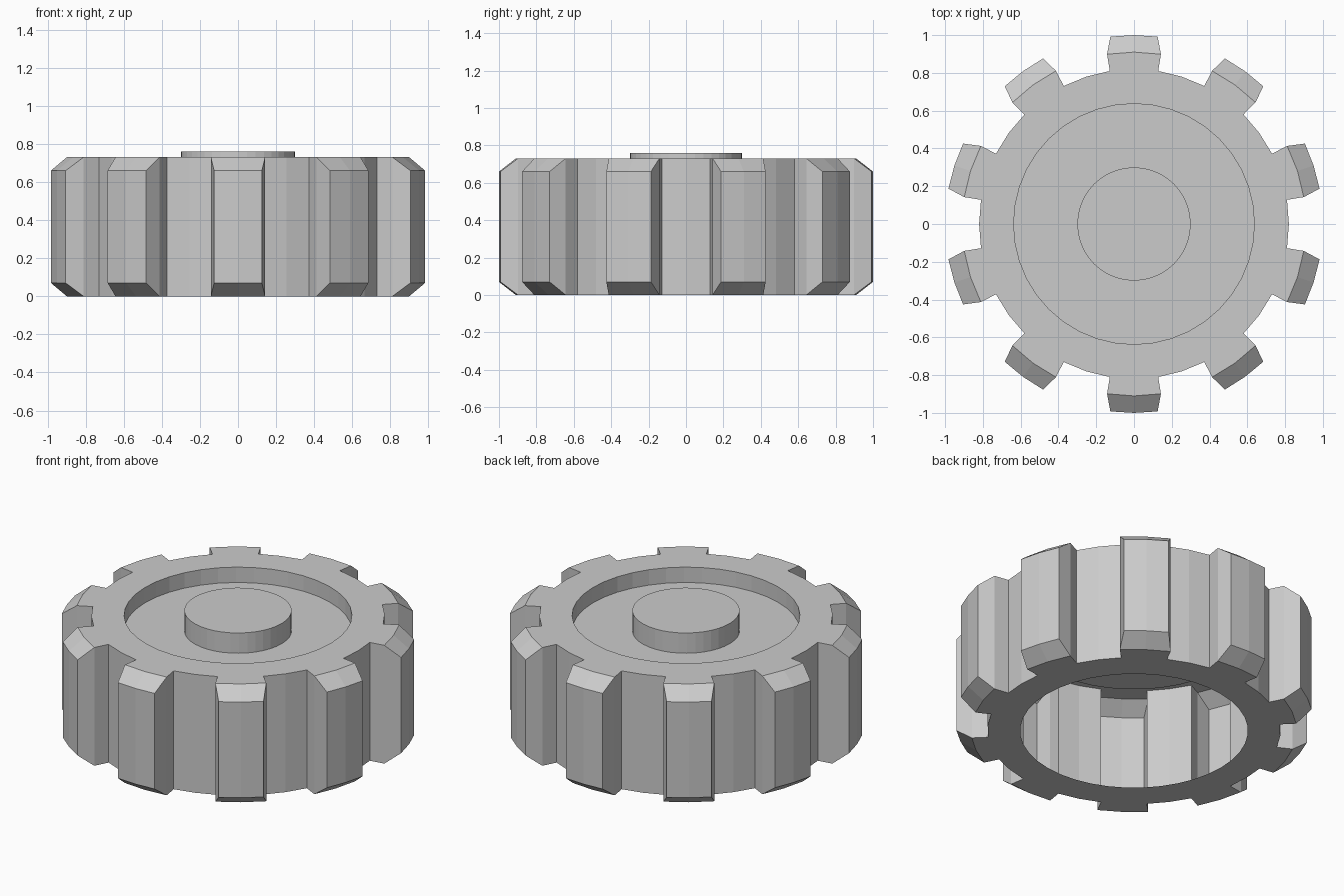
import bpy
import bmesh
from math import radians, sin, cos

if "Cube" in bpy.data.objects:
    bpy.data.objects.remove(bpy.data.objects["Cube"])

TEETH = 10
SEGMENTS = TEETH * 4
TOP, BEVEL = 0.73, 0.07
ROOT, SHOULDER, TIP = 0.82, 0.91, 1.0

grey = bpy.data.materials.new("plain grey")
grey.use_nodes = True
colour = (0.6, 0.6, 0.6, 1)
grey.diffuse_color = colour
grey.node_tree.nodes["Principled BSDF"].inputs["Base Color"].default_value = colour

bm = bmesh.new()


def point(radius, degrees, z):
    # Angles run clockwise from the back
    a = radians(degrees)
    return bm.verts.new((radius * sin(a), radius * cos(a), z))


def ring(radius, z):
    return [point(radius, i * 360 / SEGMENTS, z) for i in range(SEGMENTS)]


def bridge(a, b, closed=True):
    for i in range(len(a) if closed else len(a) - 1):
        j = (i + 1) % len(a)
        bm.faces.new((a[i], a[j], b[j], b[i]))


# Hub cap, hub wall, recessed floor, recess wall and top rim
profile = [(0.3, 0.76), (0.3, 0.635), (0.637, 0.635), (0.637, TOP), (ROOT, TOP)]
loops = [ring(r, z) for r, z in profile]
bm.faces.new(loops[0])
for a, b in zip(loops, loops[1:]):
    bridge(a, b)

# Bottom rim around the open underside
root_top = loops[-1]
root_bottom = ring(ROOT, 0)
bridge(root_bottom, ring(0.637, 0))

# Valleys and bevelled, slightly tapered hollow teeth
tooth_profile = [(SHOULDER, TOP, 9), (TIP, TOP - BEVEL, 7.2),
                 (TIP, BEVEL, 7.2), (SHOULDER, 0, 9)]
for t in range(TEETH):
    k = t * 4
    valley = [(k + n) % SEGMENTS for n in (1, 2, 3)]
    bridge([root_top[i] for i in valley], [root_bottom[i] for i in valley], False)

    across = [(k + n) % SEGMENTS for n in (-1, 0, 1)]
    rows = [[root_top[i] for i in across]]
    for r, z, half in tooth_profile:
        rows.append([point(r, t * 360 / TEETH + s * half, z) for s in (-1, 0, 1)])
    rows.append([root_bottom[i] for i in across])
    for a, b in zip(rows, rows[1:]):
        bridge(a, b, False)
    for side in (0, 2):
        edge = [row[side] for row in rows]
        bm.faces.new((edge[0], edge[1], edge[4], edge[5]))
        bm.faces.new(edge[1:5])

bmesh.ops.recalc_face_normals(bm, faces=bm.faces[:])
# Make the hub cap face up, and the rest with it
bm.faces.ensure_lookup_table()
if bm.faces[0].normal.z < 0:
    bmesh.ops.reverse_faces(bm, faces=bm.faces[:])

mesh = bpy.data.meshes.new("gear_wheel")
bm.to_mesh(mesh)
bm.free()
mesh.materials.append(grey)
gear = bpy.data.objects.new("gear_wheel", mesh)
bpy.context.collection.objects.link(gear)
